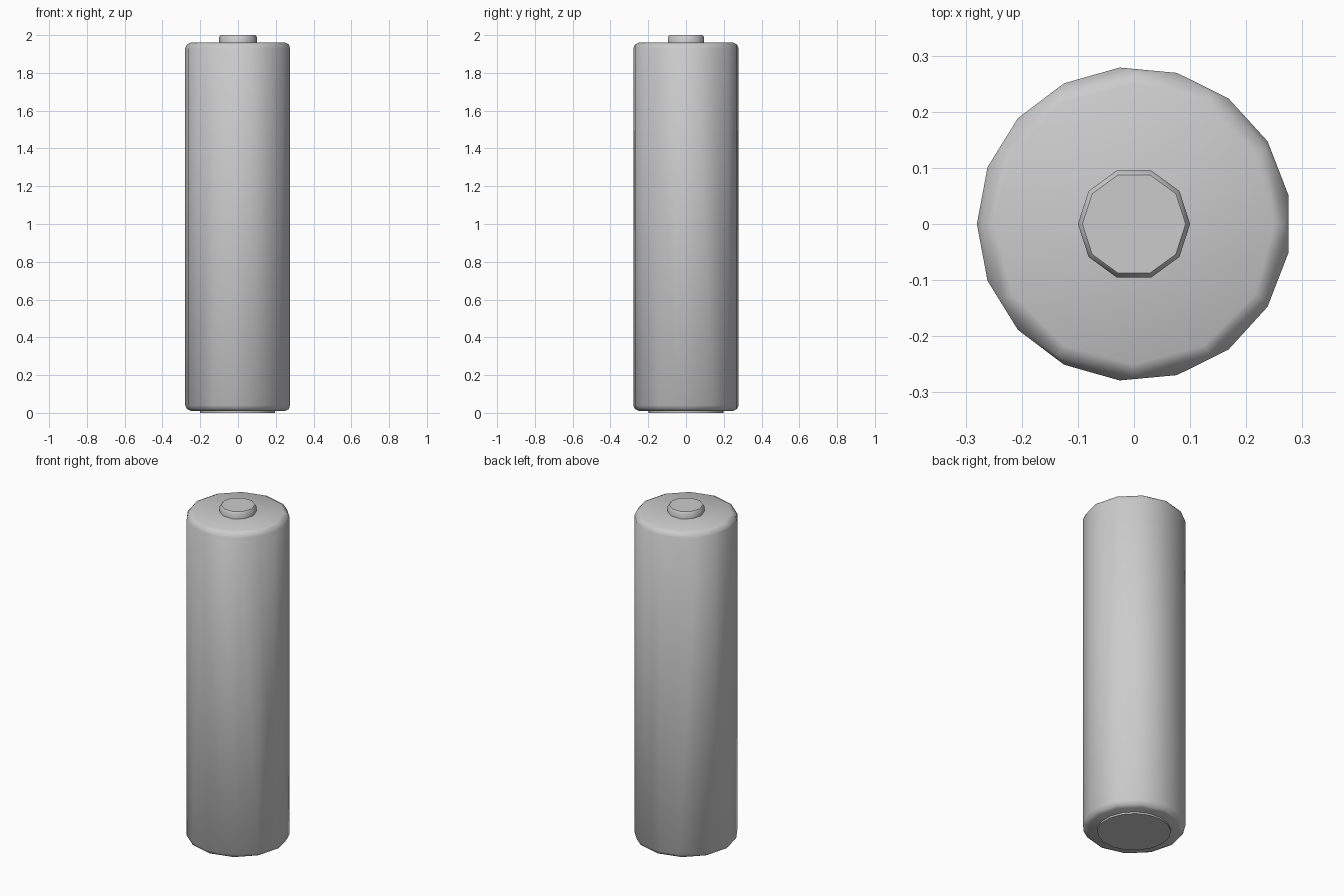
import bpy, bmesh, math

cube = bpy.data.objects.get("Cube")
if cube:
    bpy.data.objects.remove(cube, do_unlink=True)

# Single grey metal colour
grey = bpy.data.materials.new("grey_metal")
grey.use_nodes = True
GREY = (0.6, 0.6, 0.6, 1)
grey.diffuse_color = GREY
grey.node_tree.nodes["Principled BSDF"].inputs["Base Color"].default_value = GREY


def hull_of_rings(name, rings):
    """Convex solid from rings of (sides, radius, height), a corner facing -x."""
    bm = bmesh.new()
    for sides, radius, z in rings:
        for i in range(sides):
            a = math.pi + math.tau * i / sides
            bm.verts.new((radius * math.cos(a), radius * math.sin(a), z))
    bmesh.ops.convex_hull(bm, input=bm.verts[:])
    bmesh.ops.dissolve_limit(bm, angle_limit=0.01, verts=bm.verts[:], edges=bm.edges[:])
    bmesh.ops.recalc_face_normals(bm, faces=bm.faces[:])
    mesh = bpy.data.meshes.new(name)
    bm.to_mesh(mesh)
    bm.free()
    mesh.materials.append(grey)
    obj = bpy.data.objects.new(name, mesh)
    bpy.context.collection.objects.link(obj)
    bpy.ops.object.select_all(action="DESELECT")
    obj.select_set(True)
    bpy.context.view_layer.objects.active = obj
    bpy.ops.object.shade_smooth_by_angle(angle=math.radians(40))
    return obj


# Cell body: faceted tube with coarser, rounded rims
hull_of_rings("battery_body", [
    (12, 0.25, 0.01), (12, 0.27, 0.02), (17, 0.28, 0.04),
    (17, 0.28, 1.93), (12, 0.27, 1.95), (12, 0.25, 1.96)])

# Raised positive contact on top
hull_of_rings("positive_terminal", [
    (10, 0.1, 1.95), (10, 0.1, 1.99), (10, 0.092, 2.0)])

# Thin flat negative contact underneath
hull_of_rings("negative_terminal", [(17, 0.2, 0.0), (17, 0.2, 0.02)])
